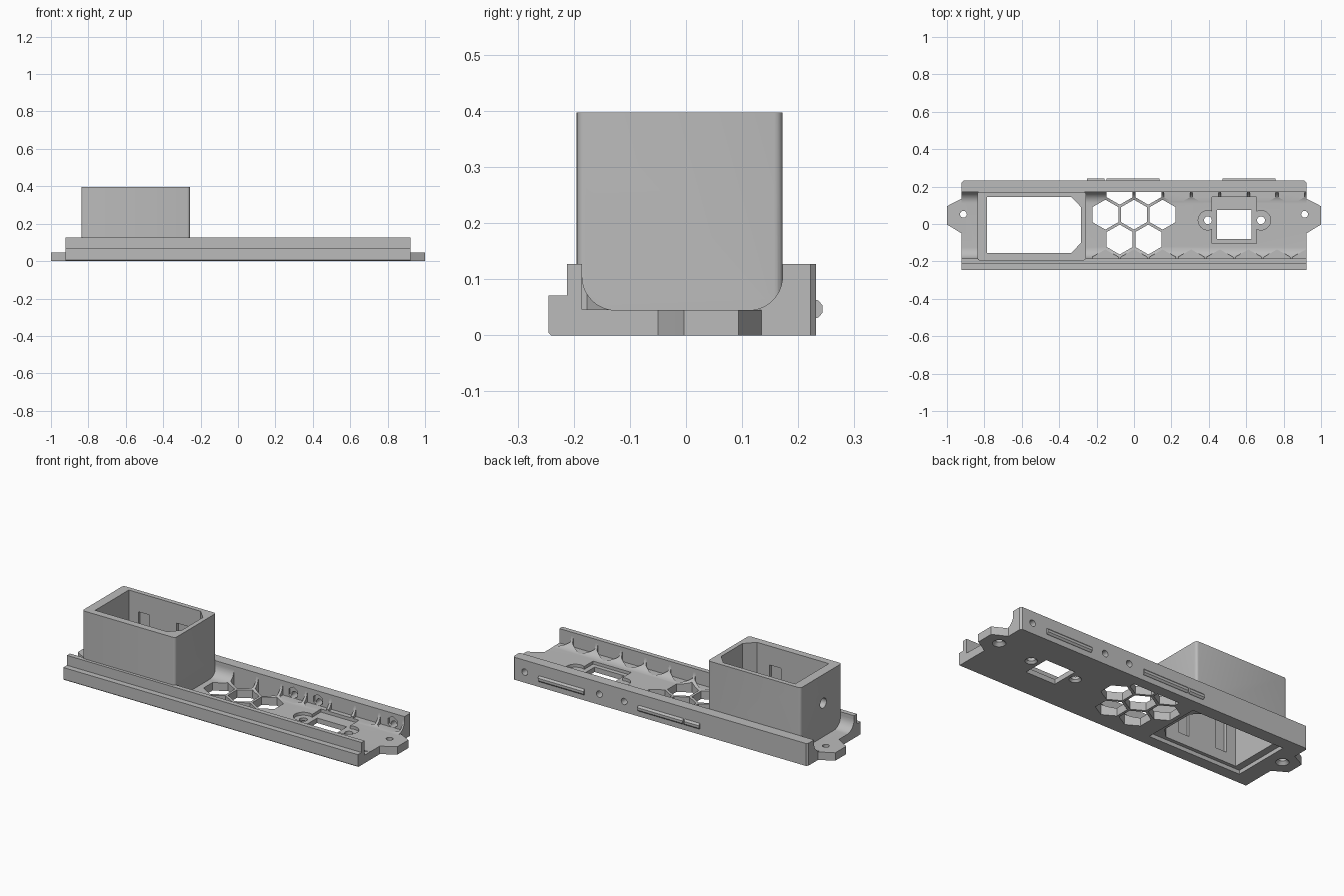
import bpy
import bmesh
from math import sin, cos, pi
from mathutils import Vector

cube = bpy.data.objects.get("Cube")
if cube:
    bpy.data.objects.remove(cube, do_unlink=True)

grey = bpy.data.materials.new("plain_grey")
grey.use_nodes = True
grey.diffuse_color = (0.5, 0.5, 0.5, 1)
grey.node_tree.nodes["Principled BSDF"].inputs["Base Color"].default_value = (0.5, 0.5, 0.5, 1)

AXES = {"x": lambda a, b, c: (c, a, b),
        "y": lambda a, b, c: (a, c, b),
        "z": lambda a, b, c: (a, b, c)}


def prism(name, pts, lo, hi, axis="z", grow=1.0):
    """Extrude a 2D outline along an axis; grow scales the far end about its centre."""
    put = AXES[axis]
    mid = sum((Vector(p) for p in pts), Vector((0, 0))) / len(pts)
    far = [mid + (Vector(p) - mid) * grow for p in pts]
    bm = bmesh.new()
    a = [bm.verts.new(put(p[0], p[1], lo)) for p in pts]
    b = [bm.verts.new(put(p[0], p[1], hi)) for p in far]
    bm.faces.new(a)
    bm.faces.new(b)
    for i in range(len(pts)):
        j = (i + 1) % len(pts)
        bm.faces.new((a[i], a[j], b[j], b[i]))
    bmesh.ops.recalc_face_normals(bm, faces=bm.faces)
    mesh = bpy.data.meshes.new(name)
    bm.to_mesh(mesh)
    bm.free()
    mesh.materials.append(grey)
    ob = bpy.data.objects.new(name, mesh)
    bpy.context.collection.objects.link(ob)
    return ob


def ngon(x, y, r, n=24, start=0.0):
    return [(x + r * cos(start + 2 * pi * i / n), y + r * sin(start + 2 * pi * i / n))
            for i in range(n)]


def rect(x0, x1, y0, y1):
    return [(x0, y0), (x1, y0), (x1, y1), (x0, y1)]


def arc(cx, cy, r, a0, a1, n=12):
    return [(cx + r * cos(a0 + (a1 - a0) * i / n), cy + r * sin(a0 + (a1 - a0) * i / n))
            for i in range(n + 1)]


def combine(target, other, operation="DIFFERENCE"):
    mod = target.modifiers.new("combine", "BOOLEAN")
    mod.operation = operation
    mod.solver = "EXACT"
    mod.object = other
    bpy.context.view_layer.objects.active = target
    bpy.ops.object.modifier_apply(modifier=mod.name)
    bpy.data.objects.remove(other, do_unlink=True)


def cut(target, pts, lo, hi, axis="z", grow=1.0):
    combine(target, prism("cutter", pts, lo, hi, axis, grow))


END, FRONT, BACK = 0.922, -0.185, 0.172
FLOOR, TOP, R = 0.045, 0.127, 0.06

# Floor with a rounded fillet along each wall
channel = [(FRONT, 0), (BACK, 0)]
channel += arc(BACK - R, FLOOR + R, R, 0, -pi / 2)
channel += arc(FRONT + R, FLOOR + R, R, -pi / 2, -pi)
floor = prism("floor", channel, -END, END, "x")

# Honeycomb: shallow pockets scallop the fillets, seven cells go through
PITCH, ROW, CELL = 0.153, 0.133, 0.08
for k in range(7):
    cut(floor, ngon(PITCH * (k - 0.5), 0.05 + ROW, CELL, 6, pi / 2), FLOOR + 0.001, 0.2)
for k in range(8):
    cut(floor, ngon(PITCH * (k - 1), 0.05 - 2 * ROW, CELL, 6, pi / 2), FLOOR + 0.001, 0.2)
for row, columns in ((1, (-0.5, 0.5)), (0, (-1, 0, 1)), (-1, (-0.5, 0.5))):
    for c in columns:
        cut(floor, ngon(PITCH * c, 0.05 + ROW * row, CELL, 6, pi / 2), -0.1, 0.2)

# Tapered mounting tabs
for s in (-1, 1):
    tab = [(s * 0.9, -0.05), (s * END, -0.05), (s * 0.985, -0.012), (s, -0.004),
           (s, 0.094), (s * 0.985, 0.103), (s * END, 0.135), (s * 0.9, 0.135)]
    combine(floor, prism("tab", tab, 0, FLOOR), "UNION")
    cut(floor, ngon(s * 0.912, 0.052, 0.018), -0.1, 0.2)
    cut(floor, ngon(s * 0.912, 0.052, 0.035), -0.001, 0.017, grow=0.51)

# Tall open housing, with slightly rounded outer corners
X0, X1, Y0, C = -0.838, -0.257, -0.195, 0.015
outer = (arc(X1 - C, Y0 + C, C, -pi / 2, 0, 4) + arc(X1 - C, BACK - C, C, 0, pi / 2, 4)
         + arc(X0 + C, BACK - C, C, pi / 2, pi, 4) + arc(X0 + C, Y0 + C, C, pi, 1.5 * pi, 4))
combine(floor, prism("housing", outer, 0.01, 0.397), "UNION")
inner = [(-0.785, -0.155), (-0.335, -0.155), (-0.283, -0.1), (-0.283, 0.09),
         (-0.335, 0.145), (-0.785, 0.145)]
cut(floor, inner, -0.1, 0.6)
cut(floor, rect(-0.825, -0.245, -0.175, 0.16), -0.1, 0.022)
cut(floor, ngon(-0.03, 0.235, 0.028), -0.95, -0.7, "x")
# Catch grooves inside the housing
for x in (-0.69, -0.45):
    cut(floor, rect(x - 0.035, x + 0.035, 0.08, 0.29), -0.172, -0.15, "y")
    cut(floor, rect(x - 0.035, x + 0.035, 0.08, 0.29), 0.14, 0.16, "y")

# Connector seat: recessed plate with two screw ears and a window
SX, SY, SEAT = 0.537, 0.02, 0.028
cut(floor, rect(0.417, 0.655, -0.105, 0.145), SEAT, 0.2)
for s in (-1, 1):
    cut(floor, ngon(SX + s * 0.142, SY, 0.052), SEAT, 0.2)
    cut(floor, ngon(SX + s * 0.142, SY, 0.021), -0.1, 0.2)
    cut(floor, ngon(SX + s * 0.142, SY, 0.032), -0.001, 0.012, grow=0.65)
cut(floor, rect(0.443, 0.628, -0.08, 0.075), -0.1, 0.2)

# Stepped front wall and plain back wall
front_profile = [(FRONT, 0), (FRONT, TOP), (-0.212, TOP), (-0.212, 0.071),
                 (-0.245, 0.071), (-0.245, 0.005), (-0.24, 0)]
front_wall = prism("front_wall", front_profile, -END, END, "x")
back_outline = [(-END, BACK), (END, BACK), (END, 0.222), (END - 0.01, 0.232),
                (0.01 - END, 0.232), (-END, 0.222)]
back_wall = prism("back_wall", back_outline, 0, TOP)
for x in (0.847, 0.38, 0.225):
    cut(back_wall, ngon(x, 0.06, 0.018), 0.1, 0.3, "y")
    cut(back_wall, ngon(x, 0.075, 0.032, 6, pi / 2), 0.1, 0.185, "y")

# Chamfered locating ribs on the back
ribs = []
rib_profile = [(0.23, 0.03), (0.236, 0.032), (0.243, 0.04), (0.243, 0.054),
               (0.236, 0.062), (0.23, 0.064)]
for x0, x1 in ((-0.25, -0.157), (-0.148, 0.135), (0.472, 0.757)):
    ribs.append(prism("back_rib", rib_profile, x0, x1, "x"))

for ob in [floor, front_wall, back_wall] + ribs:
    bpy.ops.object.select_all(action="DESELECT")
    ob.select_set(True)
    bpy.context.view_layer.objects.active = ob
    bpy.ops.object.shade_smooth_by_angle()
